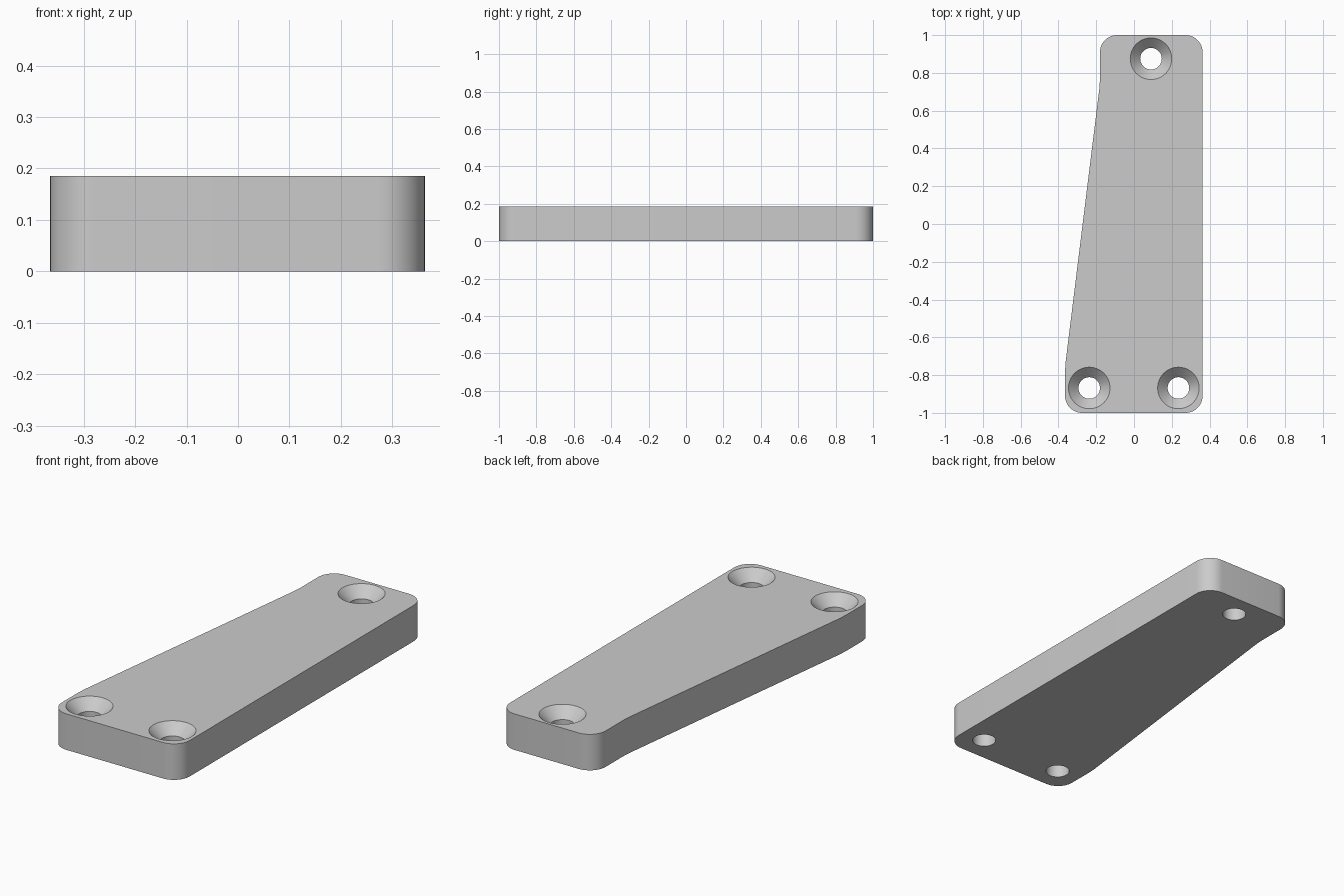
import bpy, bmesh
from math import radians, sin, cos, tau

cube = bpy.data.objects.get("Cube")
if cube:
    bpy.data.objects.remove(cube, do_unlink=True)

THICK = 0.185
CORNER = 0.09
HOLE_R, SINK_R, SINK_DEPTH = 0.057, 0.11, 0.054
HOLES = [(0.09, 0.875), (-0.237, -0.868), (0.235, -0.868)]

grey = bpy.data.materials.new("plain grey")
grey.use_nodes = True
colour = (0.6, 0.6, 0.6, 1)
grey.diffuse_color = colour
grey.node_tree.nodes["Principled BSDF"].inputs["Base Color"].default_value = colour


def make_object(name, bm):
    bmesh.ops.recalc_face_normals(bm, faces=bm.faces)
    mesh = bpy.data.meshes.new(name)
    bm.to_mesh(mesh)
    bm.free()
    mesh.materials.append(grey)
    obj = bpy.data.objects.new(name, mesh)
    bpy.context.collection.objects.link(obj)
    return obj


def arc(cx, cy, start, steps=12):
    """Quarter-circle corner, counter-clockwise from the start angle."""
    angles = [radians(start + 90 * i / steps) for i in range(steps + 1)]
    return [(cx + CORNER * cos(a), cy + CORNER * sin(a)) for a in angles]


# Plate: rounded outline with one tapering side, extruded upwards
right, left_back, left_front, end = 0.363, -0.18, -0.365, 1 - CORNER
outline = (arc(right - CORNER, -end, 270) + arc(right - CORNER, end, 0)
           + arc(left_back + CORNER, end, 90)
           + [(left_back, 0.77), (left_back - 0.003, 0.72),
              (left_front + 0.003, -0.73), (left_front, -0.78)]
           + arc(left_front + CORNER, -end, 180))
bm = bmesh.new()
base = bm.faces.new([bm.verts.new((x, y, 0)) for x, y in outline])
extruded = bmesh.ops.extrude_face_region(bm, geom=[base], use_keep_orig=True)
top = [g for g in extruded["geom"] if isinstance(g, bmesh.types.BMVert)]
bmesh.ops.translate(bm, verts=top, vec=(0, 0, THICK))
plate = make_object("mounting_plate", bm)


# Countersunk screw holes: turned profile used as a cutter
def screw_cutter(x, y, sides=48):
    over = 0.05
    profile = [(HOLE_R, -over), (HOLE_R, THICK - SINK_DEPTH),
               (SINK_R, THICK), (SINK_R, THICK + over)]
    bm = bmesh.new()
    rings = [[bm.verts.new((x + r * cos(tau * i / sides), y + r * sin(tau * i / sides), z))
              for i in range(sides)] for r, z in profile]
    for low, high in zip(rings, rings[1:]):
        for i in range(sides):
            j = (i + 1) % sides
            bm.faces.new((low[i], low[j], high[j], high[i]))
    bm.faces.new(rings[0])
    bm.faces.new(rings[-1])
    cutter = make_object("screw_hole_cutter", bm)
    cutter.hide_render = True
    return cutter


bpy.ops.object.select_all(action="DESELECT")
plate.select_set(True)
bpy.context.view_layer.objects.active = plate
for x, y in HOLES:
    cutter = screw_cutter(x, y)
    cut = plate.modifiers.new("screw_hole", "BOOLEAN")
    cut.object = cutter
    cut.operation = "DIFFERENCE"
    cut.solver = "EXACT"
    bpy.ops.object.modifier_apply(modifier=cut.name)
    bpy.data.objects.remove(cutter, do_unlink=True)

bpy.ops.object.shade_smooth_by_angle(angle=radians(30))
